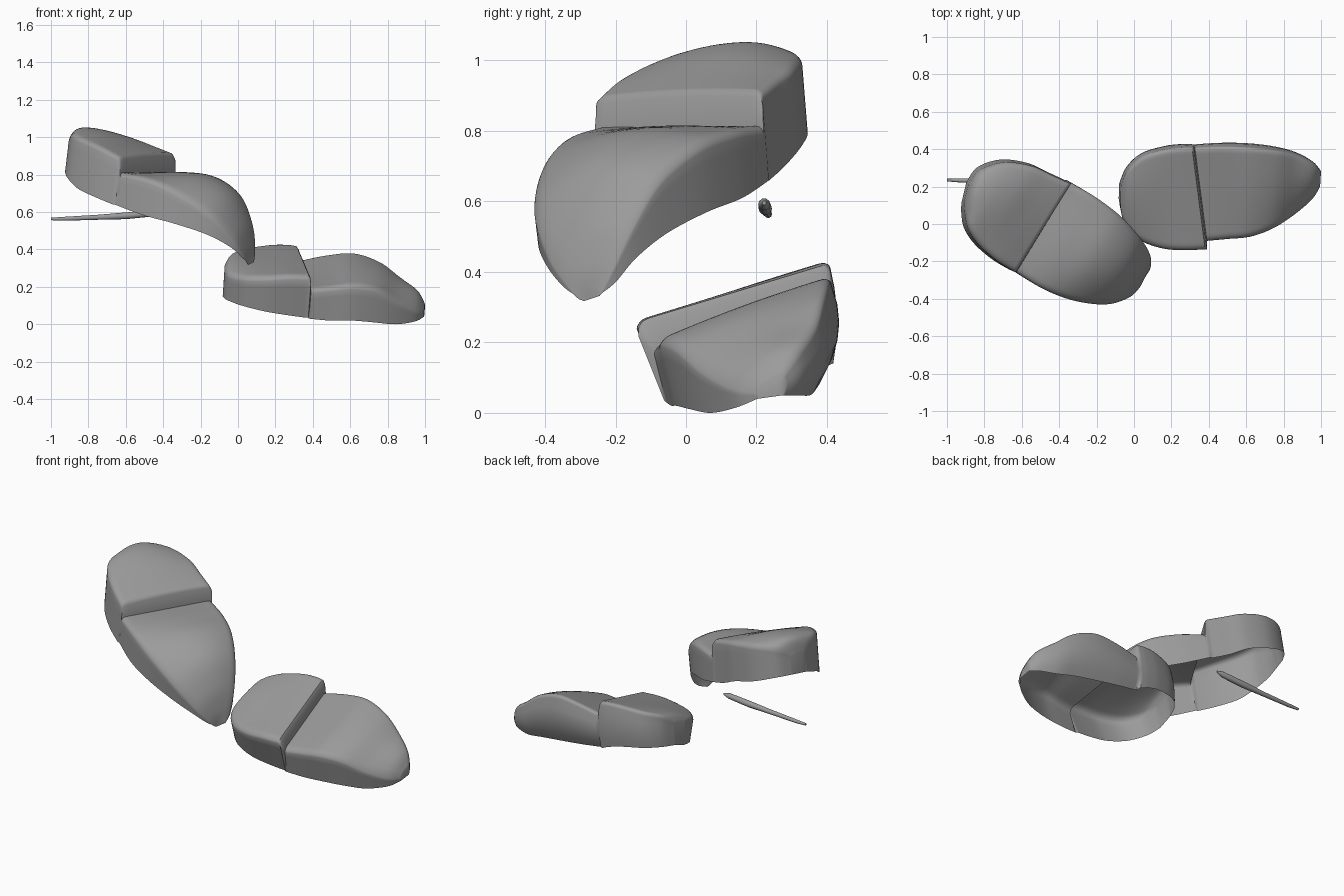
import bpy, bmesh, math
from mathutils import Vector

if "Cube" in bpy.data.objects:
    bpy.data.objects.remove(bpy.data.objects["Cube"])

# Each section: left edge xyz, right edge xyz, crown, rim z left, rim z right
UPPER_HEEL = [
    (-.91, .11, .955, -.885, .215, .965, 0, .83, .845),
    (-.905, .055, .99, -.82, .292, 1.01, .04, .81, .84),
    (-.885, -.03, 1.01, -.69, .33, 1.01, .04, .78, .80),
    (-.828, -.115, .985, -.545, .31, .985, .035, .725, .755),
    (-.735, -.197, .945, -.44, .262, .95, .018, .68, .70),
    (-.64, -.255, .895, -.345, .218, .915, .01, .64, .66)]
UPPER_TOE = [
    (-.63, -.26, .81, -.335, .22, .815, 0, .64, .66),
    (-.48, -.35, .775, -.20, .14, .80, .025, .585, .61),
    (-.32, -.41, .70, -.07, .04, .76, .06, .54, .57),
    (-.15, -.43, .59, .03, -.07, .67, .07, .48, .51),
    (-.03, -.395, .47, .08, -.15, .54, .05, .41, .44),
    (.03, -.34, .385, .092, -.205, .43, .02, .35, .37),
    (.055, -.29, .335, .085, -.245, .35, 0, .328, .335)]
LOWER_HEEL = [
    (-.073, .09, .285, -.07, .21, .325, 0, .15, .18),
    (-.05, 0, .268, -.03, .295, .38, .015, .13, .19),
    (.03, -.085, .255, .05, .365, .41, .015, .10, .19),
    (.15, -.13, .255, .17, .40, .43, .005, .07, .18),
    (.27, -.14, .262, .26, .41, .432, 0, .05, .16),
    (.38, -.135, .26, .31, .41, .425, 0, .035, .14)]
LOWER_TOE = [
    (.39, -.09, .19, .325, .41, .345, 0, .03, .13),
    (.50, -.08, .20, .47, .415, .375, 0, .02, .11),
    (.62, -.068, .21, .62, .41, .385, .01, .02, .09),
    (.74, -.025, .19, .76, .395, .335, .02, .01, .07),
    (.85, .045, .13, .87, .37, .25, .03, 0, .05),
    (.95, .13, .085, .96, .325, .18, .03, .015, .05),
    (.995, .20, .075, 1.0, .28, .12, 0, .04, .05)]

# Neutral dark grey
grey = bpy.data.materials.new("dark_grey")
grey.diffuse_color = (.33, .33, .33, 1)
grey.use_nodes = True
grey.node_tree.nodes["Principled BSDF"].inputs["Base Color"].default_value = grey.diffuse_color


def catmull(rows, n=6):
    """Smoothly resample a list of sections."""
    pts = [rows[0]] + rows + [rows[-1]]
    out = []
    for i in range(1, len(pts) - 2):
        for k in range(n):
            t = k / n
            out.append(tuple(
                .5 * (2 * b + (c - a) * t + (2 * a - 5 * b + 4 * c - d) * t * t
                      + (3 * b - a - 3 * c + d) * t ** 3)
                for a, b, c, d in zip(*pts[i - 1:i + 3])))
    return out + [rows[-1]]


def section(row, lean, radius=.03, n=28):
    """Rim, wall, rounded edge, crowned top, then the same on the other side."""
    lean_x, lean_left, lean_right, tuck = lean
    left, right = Vector(row[:3]), Vector(row[3:6])
    width = (right - left).length
    r = min(radius, width * .35)
    top = []
    for k in range(n + 1):
        t = .5 - .5 * math.cos(math.pi * k / n)
        p = left.lerp(right, t)
        q = max(0, 1 - min(t, 1 - t) * width / r)
        p.z += row[6] * (1 - (2 * t - 1) ** 2) - r * (1 - math.sqrt(1 - q * q)) * .8
        top.append(p)

    def wall(p, rim, lean_y, tuck):
        drop = max(p.z - rim, .002)
        return [p + Vector((lean_x * f, lean_y * f - tuck * f * f, -f)) * drop
                for f in (1, .8, .6, .4, .2)]
    return (wall(top[0], row[7], lean_left, 0) + top
            + wall(top[-1], row[8], lean_right, tuck)[::-1])


def sole_shell(name, heel, toe, heel_lean, toe_lean):
    """Open-bottomed shell with a raised heel block and a curved front."""
    heel_rows = catmull(heel)
    e = list(heel_rows[-1])
    for i in (0, 3):
        e[i] += .01
    for i in (2, 5):
        e[i] -= .018
    loops = [section(r, heel_lean) for r in heel_rows + [tuple(e)]]
    loops += [section(r, toe_lean) for r in catmull(toe)]
    # end walls drop straight to the rim
    for at_end in (False, True):
        s = loops[-1] if at_end else loops[0]
        cap = [s[0].lerp(s[-1], k / (len(s) - 1)) for k in range(len(s))]
        loops = loops + [cap] if at_end else [cap] + loops
    bm = bmesh.new()
    grid = [[bm.verts.new(p) for p in lp] for lp in loops]
    for a, b in zip(grid, grid[1:]):
        for j in range(len(a) - 1):
            bm.faces.new((a[j], b[j], b[j + 1], a[j + 1]))
    bmesh.ops.remove_doubles(bm, verts=bm.verts, dist=.0004)
    bmesh.ops.recalc_face_normals(bm, faces=bm.faces)
    if sum(f.normal.z * f.calc_area() for f in bm.faces) < 0:
        bmesh.ops.reverse_faces(bm, faces=bm.faces)
    finish(name, bm)


def finish(name, bm):
    me = bpy.data.meshes.new(name)
    bm.to_mesh(me)
    bm.free()
    me.materials.append(grey)
    ob = bpy.data.objects.new(name, me)
    bpy.context.collection.objects.link(ob)
    bpy.ops.object.select_all(action='DESELECT')
    ob.select_set(True)
    bpy.context.view_layer.objects.active = ob
    bpy.ops.object.shade_smooth_by_angle(angle=math.radians(50))


# Two stepped sole shells
sole_shell("upper_sole", UPPER_HEEL, UPPER_TOE, (-.12, .05, .08, 0), (-.2, .12, .12, 0))
sole_shell("lower_sole", LOWER_HEEL, LOWER_TOE, (-.08, .4, .25, .22), (-.08, .25, .4, .5))

# Thin tapered rod
bm = bmesh.new()
path = [(-1, .235, .563, .007), (-.93, .233, .564, .011), (-.75, .228, .572, .014),
        (-.6, .225, .58, .019), (-.46, .222, .592, .017), (-.42, .222, .596, .006)]
rings = [[bm.verts.new((x, y + r * math.cos(k * math.pi / 5), z + r * math.sin(k * math.pi / 5)))
          for k in range(10)] for x, y, z, r in path]
for a, b in zip(rings, rings[1:]):
    for k in range(10):
        bm.faces.new((a[k], a[(k + 1) % 10], b[(k + 1) % 10], b[k]))
bm.faces.new(rings[0])
bm.faces.new(rings[-1])
bmesh.ops.recalc_face_normals(bm, faces=bm.faces)
finish("thin_rod", bm)
